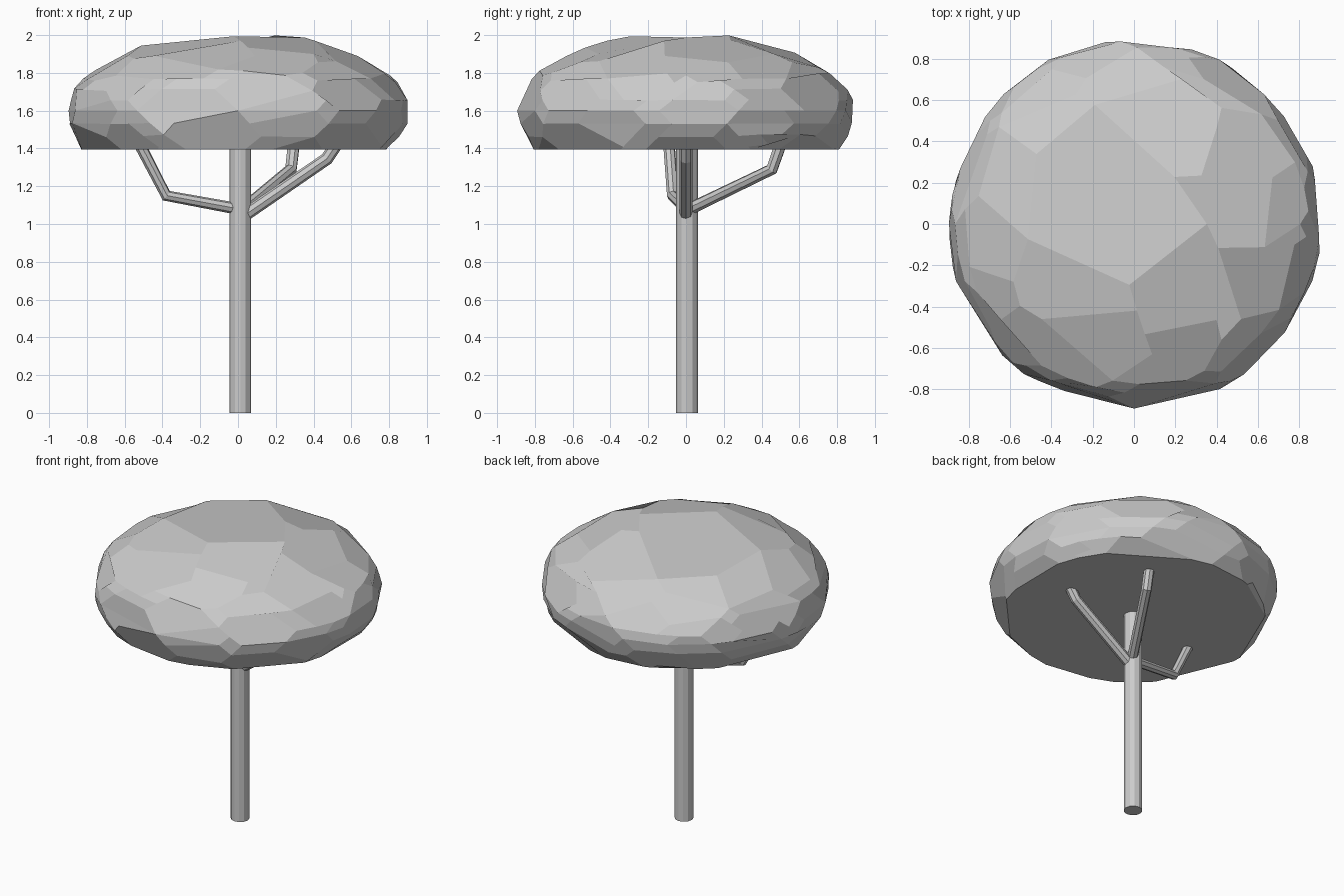
import bpy, bmesh, math
from mathutils import Vector, noise

if "Cube" in bpy.data.objects:
    bpy.data.objects.remove(bpy.data.objects["Cube"])


def mesh_object(name, bm):
    mesh = bpy.data.meshes.new(name)
    bm.to_mesh(mesh)
    bm.free()
    obj = bpy.data.objects.new(name, mesh)
    bpy.context.collection.objects.link(obj)
    return obj


def tube(name, points, radius):
    curve = bpy.data.curves.new(name, 'CURVE')
    curve.dimensions = '3D'
    curve.bevel_depth = radius
    curve.bevel_resolution = 2
    curve.use_fill_caps = True
    spline = curve.splines.new('POLY')
    spline.points.add(len(points) - 1)
    for p, co in zip(spline.points, points):
        p.co = (*co, 1)
    spline.use_smooth = False
    obj = bpy.data.objects.new(name, curve)
    bpy.context.collection.objects.link(obj)


# Trunk
bpy.ops.mesh.primitive_cylinder_add(vertices=12, radius=0.058, depth=1.42,
                                    location=(0.012, 0.005, 0.71))
bpy.context.object.name = "trunk"

# Three bent branches
tube("left_branch", [(0.0, 0.0, 1.08), (-0.38, -0.07, 1.15), (-0.52, -0.09, 1.42)], 0.031)
tube("right_branch", [(0.04, 0.0, 1.05), (0.47, 0.0, 1.345), (0.52, 0.0, 1.42)], 0.034)
tube("back_branch", [(0.03, 0.02, 1.08), (0.28, 0.455, 1.29), (0.295, 0.5, 1.42)], 0.033)

# Canopy: faceted, flattened ball cut flat underneath
bm = bmesh.new()
bmesh.ops.create_icosphere(bm, subdivisions=4, radius=1.0)
for v in bm.verts:
    d = v.co.copy()
    s = 1.0 + 0.03 * noise.noise(d * 2.6 + Vector((3.1, 7.4, 1.2)))
    rz = 0.415 if d.z > 0 else 0.5
    v.co = Vector((d.x * 0.895 * s, d.y * 0.885 * s, min(1.6 + d.z * rz * s, 2.0)))
bmesh.ops.bisect_plane(bm, geom=bm.verts[:] + bm.edges[:] + bm.faces[:],
                       plane_co=(0, 0, 1.395), plane_no=(0, 0, -1), clear_outer=True)
bmesh.ops.holes_fill(bm, edges=[e for e in bm.edges if e.is_boundary], sides=0)
bmesh.ops.dissolve_limit(bm, angle_limit=math.radians(13), verts=bm.verts[:], edges=bm.edges[:])
bmesh.ops.recalc_face_normals(bm, faces=bm.faces[:])
mesh_object("canopy", bm)
